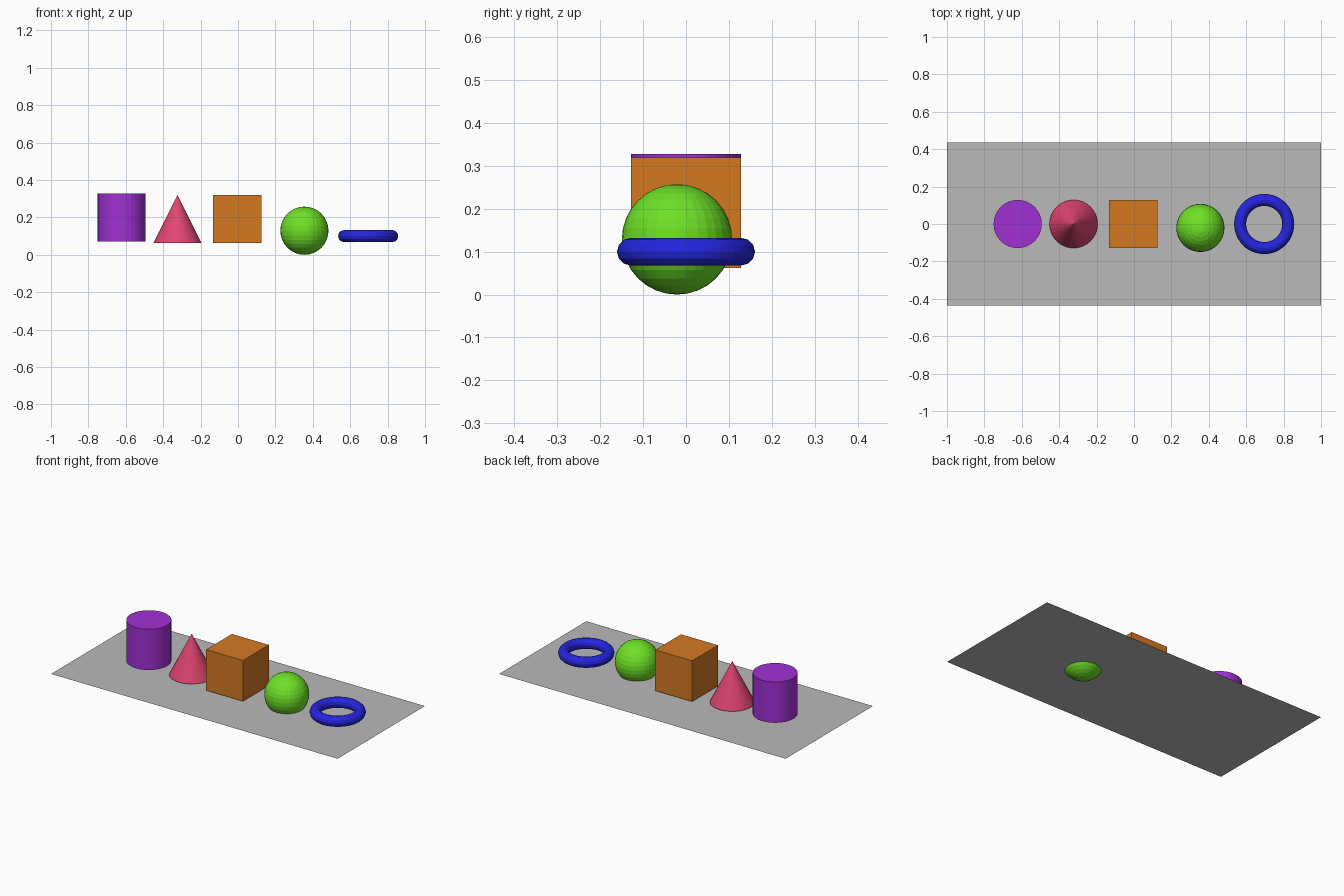
import bpy

if "Cube" in bpy.data.objects:
    bpy.data.objects.remove(bpy.data.objects["Cube"])

U = 0.1287  # radius shared by all the shapes


def material(name, rgb):
    m = bpy.data.materials.new(name)
    m.diffuse_color = (*rgb, 1.0)
    m.use_nodes = True
    m.node_tree.nodes["Principled BSDF"].inputs["Base Color"].default_value = m.diffuse_color
    return m


def finish(name, colour, rgb):
    ob = bpy.context.object
    ob.name = name
    ob.data.materials.append(material(colour, rgb))
    return ob


ops = bpy.ops.mesh

# Thin flat base sheet, pierced by the sphere
ops.primitive_plane_add(size=2, location=(0, 0, 0.051))
base = finish("base_sheet", "grey", (0.49, 0.49, 0.49))
base.scale = (1.0, 0.435, 1.0)

# Row of shapes, left to right
ops.primitive_cylinder_add(vertices=32, radius=U, depth=2 * U, location=(-0.622, 0, 0.199))
finish("cylinder", "purple", (0.355, 0.03, 0.66))

ops.primitive_cone_add(vertices=32, radius1=U, radius2=0, depth=2 * U, location=(-0.323, 0, 0.191))
finish("cone", "pink", (0.75, 0.06, 0.17))

ops.primitive_cube_add(size=2 * U, location=(-0.004, 0, 0.191))
finish("cube", "orange", (0.66, 0.19, 0.016))

ops.primitive_uv_sphere_add(segments=32, ring_count=16, radius=U, location=(0.355, -0.021, U))
finish("sphere", "green", (0.155, 0.75, 0.02))

ops.primitive_torus_add(major_segments=48, minor_segments=12, major_radius=U,
                        minor_radius=U / 4, location=(0.696, 0, 0.100))
finish("ring", "blue", (0.018, 0.018, 0.73))
